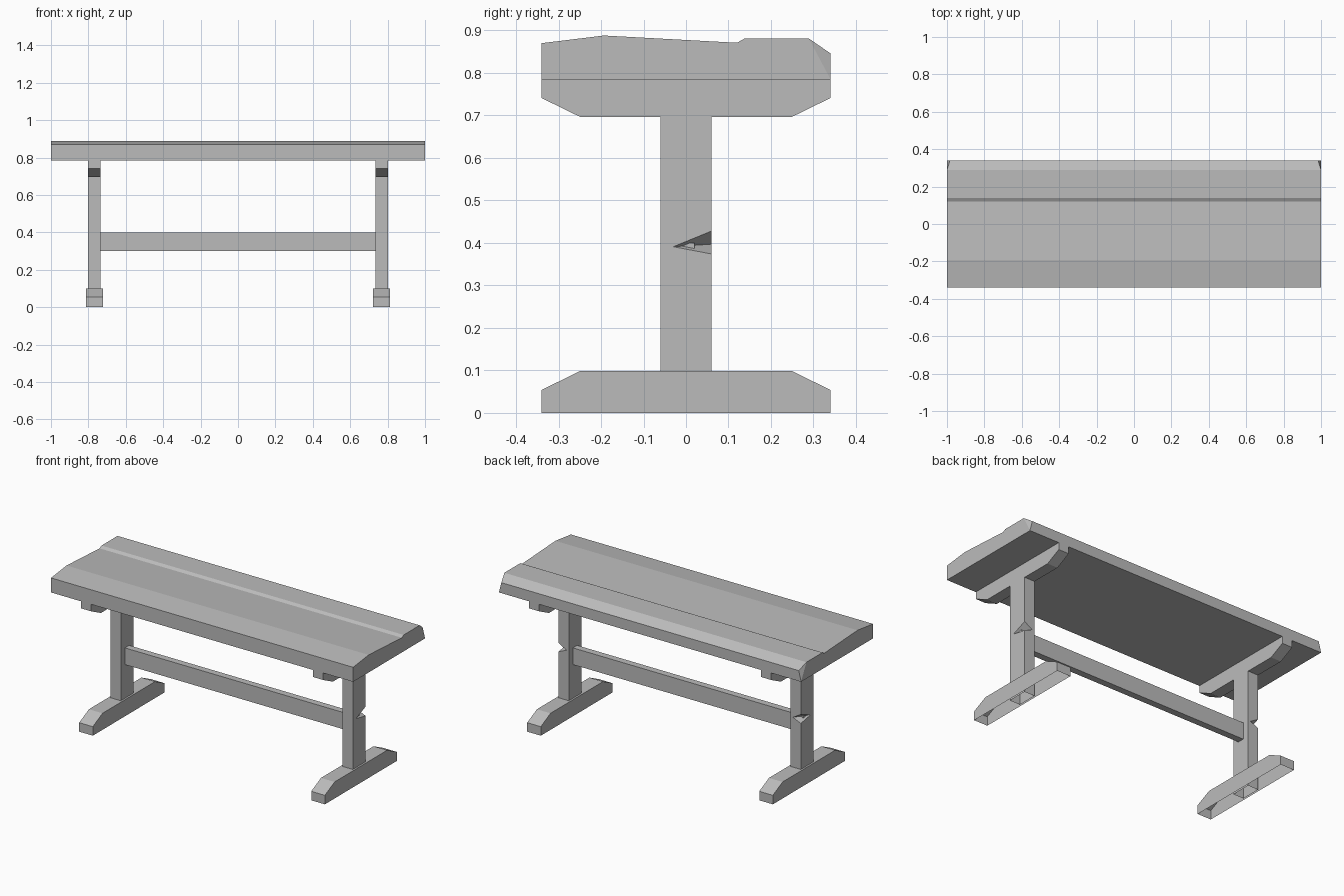
import bpy, bmesh
from mathutils import Vector

cube = bpy.data.objects.get("Cube")
if cube:
    bpy.data.objects.remove(cube)

grey = bpy.data.materials.new("plain_grey")
grey.use_nodes = True
grey.diffuse_color = (0.5, 0.5, 0.5, 1)
bsdf = next(n for n in grey.node_tree.nodes if n.type == 'BSDF_PRINCIPLED')
bsdf.inputs["Base Color"].default_value = (0.5, 0.5, 0.5, 1)
bsdf.inputs["Roughness"].default_value = 0.8

LEG_X, LEG_HALF, FOOT_HALF = 0.768, 0.034, 0.045
TOP_Z = 0.783


def finish(bm, name):
    bmesh.ops.recalc_face_normals(bm, faces=bm.faces)
    mesh = bpy.data.meshes.new(name)
    bm.to_mesh(mesh)
    bm.free()
    mesh.materials.append(grey)
    obj = bpy.data.objects.new(name, mesh)
    bpy.context.collection.objects.link(obj)
    return obj


def extrude_x(profile, x0, x1):
    """Closed prism from a (y, z) outline."""
    bm = bmesh.new()
    face = bm.faces.new([bm.verts.new((x0, y, z)) for y, z in profile])
    out = bmesh.ops.extrude_face_region(bm, geom=[face], use_keep_orig=True)
    moved = [v for v in out["geom"] if isinstance(v, bmesh.types.BMVert)]
    bmesh.ops.translate(bm, verts=moved, vec=(x1 - x0, 0, 0))
    bmesh.ops.recalc_face_normals(bm, faces=bm.faces)
    return bm


def open_bottom(bm):
    low = [f for f in bm.faces if all(abs(v.co.z) < 1e-4 for v in f.verts)]
    bmesh.ops.delete(bm, geom=low, context='FACES')


def mirrored(half):
    return half + [(-y, z) for y, z in reversed(half)]


# Table top: worn plank outline with both rear corners chipped off
bm = extrude_x([(-0.34, TOP_Z), (-0.34, 0.87), (-0.193, 0.888), (0.12, 0.871),
                (0.138, 0.881), (0.289, 0.881), (0.34, 0.846), (0.34, TOP_Z)], -1, 1)
for side in (1, -1):
    a = Vector((side, 0.289, 0.881))
    b = Vector((side * 0.984, 0.34, 0.846))
    c = Vector((side, 0.34, TOP_Z + 0.002))
    normal = (b - a).cross(c - a).normalized()
    if normal.x * side < 0:
        normal.negate()
    bmesh.ops.bisect_plane(bm, geom=bm.verts[:] + bm.edges[:] + bm.faces[:],
                           plane_co=a, plane_no=normal, dist=1e-5, clear_outer=True)
    bmesh.ops.holes_fill(bm, edges=[e for e in bm.edges if e.is_boundary], sides=0)
finish(bm, "table_top")


def build_leg(side, name):
    """Square post with a chip out of its outer rear edge."""
    inner, outer = side * (LEG_X - LEG_HALF), side * (LEG_X + LEG_HALF)
    y, top = 0.06, 0.7
    bm = bmesh.new()
    lower = [bm.verts.new(p) for p in
             ((inner, -y, 0), (outer, -y, 0), (outer, y, 0), (inner, y, 0))]
    upper = [bm.verts.new((v.co.x, v.co.y, top)) for v in lower]
    chip_low = bm.verts.new((outer, y, 0.374))
    chip_high = bm.verts.new((outer, y, 0.428))
    chip_side = bm.verts.new((outer, -0.03, 0.391))
    chip_back = bm.verts.new((outer - side * 0.052, y, 0.397))
    a, b, c, d = lower
    e, f, g, h = upper
    for loop in ((a, b, f, e), (d, a, e, h), (e, f, g, h),
                 (b, c, chip_low, chip_side, chip_high, g, f),
                 (c, d, h, g, chip_high, chip_back, chip_low),
                 (chip_side, chip_back, chip_high),
                 (chip_side, chip_low, chip_back)):
        bm.faces.new(loop)
    finish(bm, name)


# Trestles: post, hollow foot and brace on each side
foot = mirrored([(-0.34, 0), (-0.34, 0.054), (-0.248, 0.099)])
brace = mirrored([(-0.34, TOP_Z), (-0.34, 0.741), (-0.248, 0.696)])
for side, label in ((1, "left"), (-1, "right")):
    x = side * LEG_X
    build_leg(side, label + "_leg")
    bm = extrude_x(foot, x - FOOT_HALF, x + FOOT_HALF)
    open_bottom(bm)
    finish(bm, label + "_foot")
    finish(extrude_x(brace, x - LEG_HALF, x + LEG_HALF), label + "_brace")

# Stretcher tenoned into both legs
finish(extrude_x([(-0.02, 0.3), (-0.02, 0.4), (0.02, 0.4), (0.02, 0.3)],
                 -0.79, 0.79), "stretcher")
